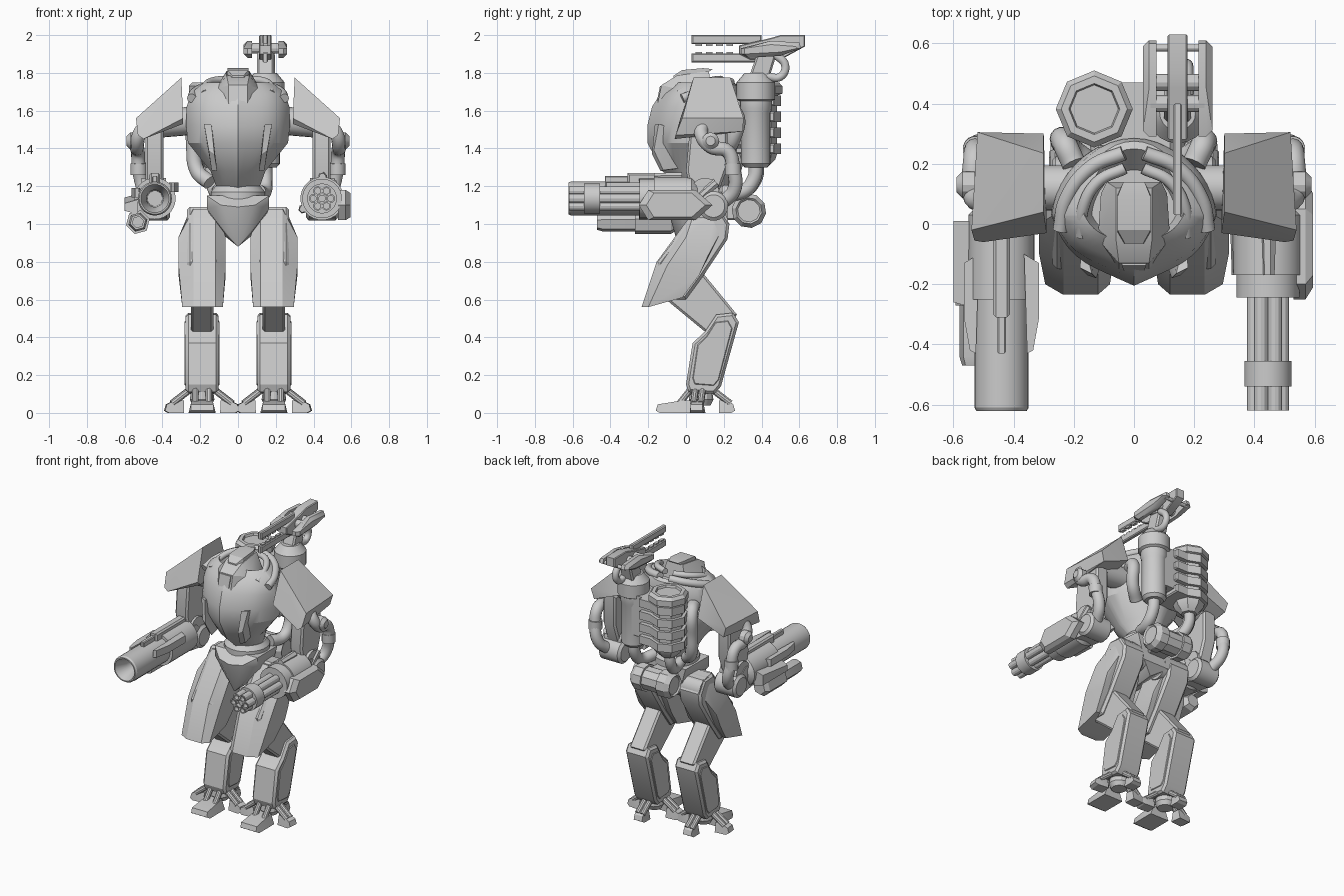
import bpy, bmesh, math
from mathutils import Vector

grey = bpy.data.materials.new("light grey armour")
grey.diffuse_color = (0.6, 0.6, 0.6, 1)


def finish(name, bm):
    bmesh.ops.recalc_face_normals(bm, faces=bm.faces)
    me = bpy.data.meshes.new(name)
    bm.to_mesh(me)
    bm.free()
    me.materials.append(grey)
    ob = bpy.data.objects.new(name, me)
    bpy.context.collection.objects.link(ob)
    return ob


def hull(name, pts):
    bm = bmesh.new()
    for p in pts:
        bm.verts.new(p)
    bmesh.ops.convex_hull(bm, input=bm.verts)
    bmesh.ops.delete(bm, geom=[v for v in bm.verts if not v.link_faces], context='VERTS')
    bmesh.ops.dissolve_limit(bm, angle_limit=0.05, verts=bm.verts, edges=bm.edges)
    return finish(name, bm)


def prism(name, outline, x0, x1, bevel=0.0):
    """Side outline (y, z) extruded from x0 to x1."""
    bm = bmesh.new()
    f = bm.faces.new([bm.verts.new((x0, y, z)) for y, z in outline])
    r = bmesh.ops.extrude_face_region(bm, geom=[f])
    for v in r['geom']:
        if isinstance(v, bmesh.types.BMVert):
            v.co.x = x1
    bmesh.ops.recalc_face_normals(bm, faces=bm.faces)
    if bevel:
        edges = [e for e in bm.edges if abs(e.verts[0].co.x - e.verts[1].co.x) < 1e-5]
        bmesh.ops.bevel(bm, geom=edges, offset=bevel, segments=1, affect='EDGES')
    return finish(name, bm)


def box(name, x0, x1, y0, y1, z0, z1, bevel=0.0):
    return prism(name, [(y0, z0), (y1, z0), (y1, z1), (y0, z1)], x0, x1, bevel)


def skin(name, rings):
    bm = bmesh.new()
    rows = [[bm.verts.new(p) for p in ring] for ring in rings]
    n = len(rows[0])
    for a, b in zip(rows, rows[1:]):
        for i in range(n):
            bm.faces.new((a[i], a[(i + 1) % n], b[(i + 1) % n], b[i]))
    bm.faces.new(rows[0])
    bm.faces.new(rows[-1])
    return finish(name, bm)


def lathe(name, base, axis, profile, n=20, turn=0.5):
    """Turned part: profile of (distance along axis, radius)."""
    a = Vector(axis).normalized()
    u = a.orthogonal().normalized()
    w = a.cross(u)
    return skin(name, [[Vector(base) + a * t + (u * math.cos((turn + k) * math.tau / n) +
                 w * math.sin((turn + k) * math.tau / n)) * r for k in range(n)]
                for t, r in profile])


def rod(name, p, q, r, n=10):
    d = Vector(q) - Vector(p)
    return lathe(name, p, d, [(0, r), (d.length, r)], n)


def tube(name, pts, r):
    cu = bpy.data.curves.new(name, 'CURVE')
    cu.dimensions = '3D'
    cu.bevel_depth, cu.bevel_resolution, cu.use_fill_caps = r, 5, True
    sp = cu.splines.new('BEZIER')
    sp.bezier_points.add(len(pts) - 1)
    sp.resolution_u = 7
    for b, p in zip(sp.bezier_points, pts):
        b.co = p
        b.handle_left_type = b.handle_right_type = 'AUTO'
    ob = bpy.data.objects.new(name + "_path", cu)
    bpy.context.collection.objects.link(ob)
    me = bpy.data.meshes.new_from_object(ob.evaluated_get(bpy.context.evaluated_depsgraph_get()))
    bpy.data.objects.remove(ob)
    bm = bmesh.new()
    bm.from_mesh(me)
    return finish(name, bm)


# Torso: egg-shaped sections with a keel at the front and a well for the head
def section(z, w, yf, yb, ym=0.03, n=40):
    ring = []
    for k in range(n):
        t = k * math.tau / n
        s, c = math.sin(t), math.cos(t)
        e = .52 * abs(s) + .48 * abs(s) ** 6
        y = yf + (ym - yf) * e if c > 0 else ym + (yb - ym) * abs(c) ** 1.15
        ring.append((w * s, y, z))
    return ring


skin("torso", [section(*s) for s in (
    (1.17, .105, .0, .21, .1), (1.28, .145, -.125, .25), (1.43, .265, -.205, .28),
    (1.52, .275, -.205, .285), (1.62, .272, -.18, .285), (1.69, .25, -.135, .285),
    (1.735, .2, -.085, .275), (1.75, .165, -.07, .25), (1.67, .14, -.055, .18))])
lathe("waist", (0, .1, 1.05), (0, 0, 1), [(0, .1), (.06, .1), (.06, .145), (.12, .145), (.15, .12)], 24)

# Cockpit head with window, roof plate
hull("cockpit", [(s * x, y, z) for s in (1, -1) for x, y, z in (
    (.05, -.15, 1.64), (.08, -.12, 1.62), (.12, -.05, 1.715), (.11, .1, 1.70), (.05, -.13, 1.735),
    (.06, -.05, 1.785), (.06, .12, 1.81), (.09, .14, 1.7))])
hull("roof_plate", [(s * x, y, z) for s in (1, -1) for x, y, z in (
    (.035, -.065, 1.765), (.03, -.065, 1.785), (.055, -.02, 1.815), (.055, .09, 1.825), (.035, .14, 1.82),
    (.055, .1, 1.79), (.055, -.03, 1.77))])
hull("cockpit_window", [(s * x, y, z) for s in (1, -1) for x, y, z in (
    (.035, -.154, 1.65), (.04, -.138, 1.73), (.035, -.146, 1.65), (.04, -.13, 1.73))])

for s in (1, -1):
    # Collar ribs and chest vents
    tube("collar_rib_outer", [(s * .245, -.02, 1.665), (s * .225, .08, 1.70), (s * .14, .19, 1.735), (s * .035, .235, 1.75)], .025)
    tube("collar_rib_inner", [(s * .175, -.04, 1.69), (s * .17, .05, 1.735), (s * .12, .14, 1.76), (s * .03, .185, 1.765)], .02)
    hull("chest_vent", [(s * x, y, z) for x, y, z in (
        (.18, -.145, 1.53), (.14, -.165, 1.525), (.155, -.17, 1.39), (.125, -.18, 1.37), (.11, -.135, 1.28),
        (.14, -.12, 1.285), (.17, -.05, 1.5), (.12, .0, 1.3))])

    # Shoulder armour and arm
    hull("shoulder_armour", [(s * x, y, z) for x, y, z in (
        (.30, .04, 1.775), (.29, -.03, 1.56), (.29, 0, 1.53), (.54, -.02, 1.56), (.53, -.055, 1.47),
        (.5, -.06, 1.45), (.30, .235, 1.775), (.30, .3, 1.57), (.52, .305, 1.56), (.5, .3, 1.49))])
    rod("shoulder_axle", (s * .2, .12, 1.55), (s * .44, .12, 1.53), .075, 20)
    prism("upper_arm", [(.02, 1.5), (.22, 1.5), (.22, 1.3), (.17, 1.16), (.03, 1.16), (0, 1.28)], s * .395, s * .49, .012)
    rod("elbow", (s * .38, .1, 1.17), (s * .51, .1, 1.17), .075, 16)
    hull("forearm_rear", [(s * x, y, z) for x in (.375, .515) for y, z in (
        (-.1, 1.06), (-.1, 1.2), (.08, 1.2), (.15, 1.14), (.16, 1.04), (.1, 1.03))])
    lathe("rear_hinge", (s * .36, .145, 1.095), (s, 0, 0), [(0, .06), (.015, .078), (.155, .078), (.17, .06)], 24)
    tube("arm_hose", [(s * .48, .1, 1.53), (s * .52, .08, 1.48), (s * .535, .13, 1.41), (s * .53, .22, 1.385),
                      (s * .525, .25, 1.3), (s * .5, .255, 1.18), (s * .47, .19, 1.11)], .037)
    lathe("hose_coupling", (s * .525, .248, 1.32), (0, .03, -1), [(0, .044), (.06, .044)], 16)
    lathe("shoulder_bolt", (s * .53, .13, 1.44), (s, 0, 0), [(0, .045), (.04, .045), (.06, .025)], 12)
    back = [(s * .2, .2, 1.6), (s * .23, .265, 1.58), (s * .235, .27, 1.42), (s * .215, .25, 1.28), (s * .15, .2, 1.22)]
    tube("back_hose", back if s < 0 else back[:2] + [(.22, .25, 1.45), (.15, .2, 1.38)], .04)

    # Hip, thigh, knee link and shin
    rod("hip_joint", (s * .07, .14, 1.0), (s * .26, .14, 1.0), .085, 20)
    prism("thigh_core", [(.02, 1.02), (.08, 1.09), (.18, 1.08), (.23, 1.0), (.22, .92), (.095, .73), (0, .6),
                         (-.13, .6), (-.15, .8)], s * .1, s * .27, .015)
    hull("thigh_armour", [(s * x, y, z) for a, b, pts in (
        (.12, .235, ((.05, 1.08), (-.155, .8), (-.235, .56))),
        (.10, .26, ((.15, 1.06), (.19, .97))),
        (.065, .315, ((.0, .93), (.115, .83), (.07, .73), (-.1, .78))),
        (.08, .295, ((-.02, .61), (-.2, .56)))) for x in (a, b) for y, z in pts])
    prism("knee_link", [(-.13, .62), (-.05, .72), (.09, .74), (.27, .52), (.2, .43), (.1, .43)], s * .13, s * .25, .012)
    shin = [(.1, .43), (.16, .52), (.25, .53), (.28, .48), (.185, .14), (.15, .1), (.015, .11), (0, .15), (.035, .37)]
    prism("shin", shin, s * .103, s * .277, .014)
    prism("shin_side_plates", [(.14 + (y - .14) * .75, .32 + (z - .32) * .8) for y, z in shin], s * .098, s * .282, .004)

    # Foot: hub, one broad front toe, two side toes and a heel toe
    lathe("ankle", (s * .19, .08, .04), (0, 0, 1), [(0, .05), (.03, .065), (.1, .055)], 12)
    for name, dx, dy, r1, w in (("front_toe", 0, -1, .235, .08), ("outer_toe", 1, -.1, .2, .042),
                                ("inner_toe", -1, -.1, .2, .042), ("heel_toe", 0, 1, .185, .042)):
        d, side, hub = Vector((s * dx, dy, 0)).normalized(), Vector((-dy, s * dx, 0)).normalized(), Vector((s * .19, .075, 0))
        r0 = .05 if w > .05 else .1
        hull(name, [hub + d * r + side * (v * q) + Vector((0, 0, z)) for v in (w, -w) for r, q, z in (
            (r0, .9, 0), (r1 - .02, .9, 0), (r1, .75, .012), (r1 - .01, .75, .045), (r0 + .05, .7, .065), (r0, .6, .065))])
        for v in (-.45, .45):
            o = side * (w * v)
            rod(name + "_strut", hub + o + d * .03 + Vector((0, 0, .15)), hub + o + d * (r0 + .06) + Vector((0, 0, .05)), .018)

# Pelvis and rear hip drum
hull("pelvis", [(s * x, y, z) for s in (1, -1) for x, y, z in (
    (.165, -.02, 1.15), (.165, -.02, 1.08), (.09, -.08, 1.1), (0, -.1, 1.09), (0, -.04, .88), (.06, -.02, .94),
    (.15, .22, 1.14), (.1, .22, .96), (0, .16, .9))])
box("drum_mount", -.07, .07, .15, .32, 1.02, 1.13, .01)
lathe("rear_drum", (-.15, .333, 1.07), (1, 0, 0), [(.01, .06), (0, .07), (.03, .092), (.09, .092), (.09, .078),
      (.21, .078), (.21, .092), (.27, .092), (.3, .07), (.29, .06)], 10)

# Rotary gun on one arm
gx, gz = .445, 1.135
lathe("rotary_gun_body", (gx, .06, gz), (0, -1, 0), [(0, .09), (.03, .115), (.23, .115), (.23, .105), (.305, .105), (.305, .06)], 24)
for k in range(6):
    a = k * math.tau / 6
    x, z = gx + .046 * math.cos(a), gz + .046 * math.sin(a)
    lathe("rotary_barrel", (x, -.22, z), (0, -1, 0), [(0, .024), (.4, .024), (.4, .016), (.37, .016)], 12)
    if k % 2:
        a += .5
        lathe("gun_lug", (gx + .115 * math.cos(a), -.17, gz + .115 * math.sin(a)), (0, 1, 0), [(0, .02), (.15, .025)], 6)
rod("barrel_spindle", (gx, -.2, gz), (gx, -.6, gz), .02)
lathe("barrel_collar", (gx, -.455, gz), (0, -1, 0), [(0, .079), (.085, .079)], 24)
hull("gun_side_shield", [(x, .0 + (y + .05) * q - .05, 1.1 + (z - 1.1) * q) for x, q in ((.53, 1), (.57, 1), (.595, .8))
     for y, z in ((-.25, 1.1), (-.2, 1.18), (.05, 1.18), (.14, 1.1), (.05, 1.02), (-.2, 1.02))])
rod("gun_lever", (.5, .08, 1.15), (.5, .16, 1.22), .025, 8)

# Cannon on the other arm
cx = -.44
lathe("cannon", (cx, .06, gz), (0, -1, 0), [(0, .08), (.03, .11), (.31, .11), (.31, .09), (.67, .09), (.682, .083),
      (.682, .075), (.6, .045), (.45, .04)], 28)
box("cannon_top_rail", cx - .028, cx + .028, -.31, .04, 1.21, 1.27, .01)
box("cannon_top_rail_tip", cx - .014, cx + .014, -.43, -.3, 1.2, 1.255, .005)
for sx, dz in ((1, .06), (-1, .03)):
    x = cx + sx * .105
    hull("cannon_side_rail", [(x + sx * a, y, gz + dz + b) for a, y in ((-.02, -.43), (0, -.42), (.02, -.31), (.02, -.13), (-.03, -.1))
                              for b in (-.025, .025)])
hull("cannon_side_plate", [(x, y, z) for x, e in ((-.53, 0), (-.6, .02)) for y, z in (
    (-.28 + e, 1.05 + e), (-.28 + e, 1.13 - e), (.01, 1.05 + e), (.01, 1.16 - e))])
lathe("under_barrel", (-.53, -.05, 1.01), (0, -1, 0), [(0, .045), (.03, .065), (.22, .065), (.22, .052), (.39, .052),
      (.42, .042), (.42, .03), (.38, .03)], 6)
rod("under_barrel_bracket", (-.53, -.2, 1.01), (cx, -.2, gz), .035, 8)

# Backpack with ribbed canister
box("backpack_mount", -.12, .14, .22, .44, 1.4, 1.68, .02)
ribs = [(0, .05), (.04, .09)]
for k in range(4):
    z = .07 + k * .085
    ribs += [(z, .1), (z, .122), (z + .055, .122), (z + .055, .1)]
    box("canister_band", -.14, .04, .26, .47, 1.3 + z, 1.355 + z, .008)
ribs += [(.39, .128), (.43, .128), (.45, .11), (.45, .085), (.435, .08)]
lathe("ribbed_canister", (-.132, .382, 1.3), (0, 0, 1), ribs, 8, 0)
tube("canister_hose", [(-.135, .38, 1.33), (-.14, .37, 1.24), (-.12, .3, 1.17), (-.1, .2, 1.18)], .035)

# Turret column and twin-barrel turret
tx = .145
lathe("turret_column", (tx, .37, 1.3), (0, 0, 1), [(0, .06), (.02, .078), (.29, .078), (.31, .085), (.35, .085), (.36, .102),
      (.45, .102), (.47, .085), (.5, .06)], 20)
tube("column_hose", [(tx, .37, 1.33), (tx, .36, 1.24), (.14, .3, 1.17), (.11, .2, 1.17)], .038)
prism("turret_neck", [(.33, 1.77), (.44, 1.77), (.48, 1.9), (.38, 1.91)], tx - .045, tx + .045, .01)
tube("turret_hose", [(tx + .03, .43, 1.78), (tx + .03, .5, 1.78), (tx + .03, .525, 1.84), (tx + .03, .47, 1.9)], .022)
prism("turret_body", [(.28, 1.9), (.28, 1.945), (.45, 1.985), (.5, 2.0), (.63, 2.0), (.63, 1.94), (.52, 1.88), (.34, 1.87)], tx - .033, tx + .033, .005)
for z, d in ((1.975, -1), (1.878, 1)):
    box("turret_barrel", tx - .015, tx + .015, .03, .4, z - .022, z + .025, .006)
    for k in range(4):
        box("barrel_tooth", tx - .01, tx + .01, .05 + k * .055, .085 + k * .055, z + d * .026 - .006, z + d * .026 + .006)
for s in (1, -1):
    hull("turret_side_pod", [(tx + s * x, y, z) for x, e in ((.07, 0), (.095, 0), (.115, .02)) for y, z in (
        (.29 + e, 1.9), (.29 + e, 1.93), (.45, 1.97 - e), (.6 - e, 1.96 - e), (.61 - e, 1.93), (.5, 1.89 + e), (.33, 1.88 + e))])
for y, r in ((.4, .028), (.47, .028), (.585, .012)):
    rod("turret_crossbar", (tx - .09, y, 1.93), (tx + .09, y, 1.93), r, 12)

# Smooth round parts, keep edges sharp
for ob in bpy.data.objects:
    ob.select_set(True)
    bpy.context.view_layer.objects.active = ob
bpy.ops.object.shade_smooth_by_angle(angle=math.radians(28))
